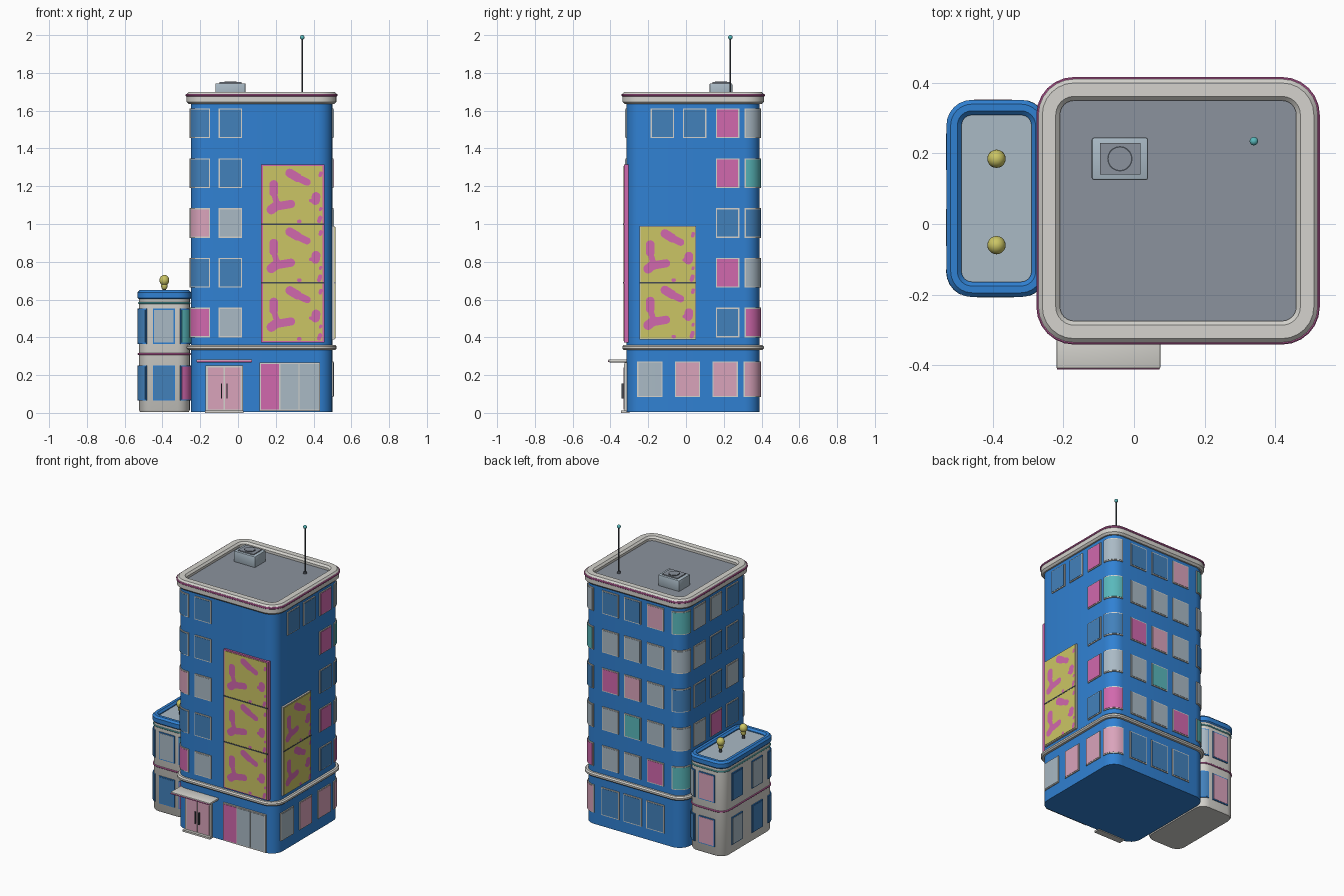
import bpy, bmesh, math
from mathutils import Matrix, Vector

if "Cube" in bpy.data.objects:
    bpy.data.objects.remove(bpy.data.objects["Cube"])


def mat(name, *c):
    m = bpy.data.materials.new(name)
    m.diffuse_color = (*c, 1)
    m.use_nodes = True
    m.node_tree.nodes["Principled BSDF"].inputs["Base Color"].default_value = m.diffuse_color
    return m


BLUE = mat("wall blue", .03, .22, .65)
WHITE = mat("off white", .66, .65, .61)
PINK = mat("hot pink", .64, .14, .42)
PALE = mat("pale pink", .70, .37, .50)
YELLOW = mat("yellow", .60, .56, .13)
TEAL = mat("teal", .10, .48, .50)
GLASS = mat("pale glass", .40, .49, .56)
ROOF = mat("roof grey", .26, .29, .34)
WBLUE = mat("window blue", .055, .22, .50)
DARK = mat("dark metal", .06, .07, .085)
KEY = {'b': WBLUE, 'g': GLASS, 'p': PINK, 'l': PALE, 't': TEAL}


def finish(bm, name, m, smooth=True, fix=True):
    if fix:
        bmesh.ops.recalc_face_normals(bm, faces=bm.faces)
    me = bpy.data.meshes.new(name)
    bm.to_mesh(me)
    bm.free()
    ob = bpy.data.objects.new(name, me)
    me.materials.append(m)
    bpy.context.collection.objects.link(ob)
    if smooth:
        bpy.context.view_layer.objects.active = ob
        ob.select_set(True)
        bpy.ops.object.shade_smooth_by_angle(angle=math.radians(35))
        ob.select_set(False)
    return ob


def box(name, m, x0, x1, y0, y1, z0, z1, bevel=0):
    bm = bmesh.new()
    bmesh.ops.create_cube(bm, size=1, matrix=Matrix.Translation(
        ((x0 + x1) / 2, (y0 + y1) / 2, (z0 + z1) / 2)) @ Matrix.Diagonal((x1 - x0, y1 - y0, z1 - z0, 1)))
    if bevel:
        bmesh.ops.bevel(bm, geom=bm.edges[:], offset=bevel, segments=2, affect='EDGES', profile=.5)
    return finish(bm, name, m, bool(bevel))


def rod(name, m, x, y, z0, z1, r0, r1=None):
    bm = bmesh.new()
    bmesh.ops.create_cone(bm, cap_ends=True, segments=20, radius1=r0, radius2=r0 if r1 is None else r1,
                          depth=z1 - z0, matrix=Matrix.Translation((x, y, (z0 + z1) / 2)))
    finish(bm, name, m)


def ball(name, m, x, y, z, r, rz):
    bm = bmesh.new()
    bmesh.ops.create_uvsphere(bm, u_segments=20, v_segments=12, radius=1,
                              matrix=Matrix.Translation((x, y, z)) @ Matrix.Diagonal((r, r, rz, 1)))
    finish(bm, name, m)


class Plan:
    """Rounded-rectangle footprint: stacked shells and plates that follow its wall."""

    def __init__(self, x0, x1, y0, y1, r, seg=6):
        self.pts = []           # (corner centre, normal), counter-clockwise from front left
        self.r = r
        for k, (cx, cy) in enumerate([(x0 + r, y0 + r), (x1 - r, y0 + r), (x1 - r, y1 - r), (x0 + r, y1 - r)]):
            for i in range(seg + 1):
                a = math.pi + (k + i / seg) * math.pi / 2
                self.pts.append((Vector((cx, cy)), Vector((math.cos(a), math.sin(a)))))
        p = self.loop(0)
        self.s = [0]
        for i in range(len(p)):
            self.s.append(self.s[-1] + (p[(i + 1) % len(p)] - p[i]).length)

    def loop(self, off):
        return [c + n * (self.r + off) for c, n in self.pts]

    def shell(self, name, m, profile, ring=False):
        bm = bmesh.new()
        loops = [[bm.verts.new((p.x, p.y, z)) for p in self.loop(o)] for o, z in profile]
        n = len(self.pts)
        for a in range(len(loops) - (0 if ring else 1)):
            A, B = loops[a], loops[(a + 1) % len(loops)]
            for i in range(n):
                bm.faces.new((A[i], A[(i + 1) % n], B[(i + 1) % n], B[i]))
        if not ring:
            bm.faces.new(loops[0][::-1])
            bm.faces.new(loops[-1])
        return finish(bm, name, m)

    def at(self, s):
        s %= self.s[-1]
        p, n = self.loop(0), len(self.pts)
        i = max(k for k in range(n) if self.s[k] <= s)
        t = (s - self.s[i]) / (self.s[i + 1] - self.s[i])
        return p[i].lerp(p[(i + 1) % n], t), self.pts[i][1].lerp(self.pts[(i + 1) % n][1], t).normalized()

    def plate(self, name, m, x, y, w, z0, z1, out):
        L = self.s[-1]
        c = min((i * L / 2000 for i in range(2000)), key=lambda s: (self.at(s)[0] - Vector((x, y))).length)
        a, b = c - w / 2, c + w / 2
        mids = [s + k * L for k in (-1, 0, 1) for s in self.s[:-1] if a + .001 < s + k * L < b - .001]
        fp = [self.at(s) for s in [a] + sorted(mids) + [b]]
        bm = bmesh.new()
        rows = [[bm.verts.new((*(p + n * o), z)) for p, n in fp]
                for o, z in ((-.003, z0), (out, z0), (out, z1), (-.003, z1))]
        for k in range(4):
            A, B = rows[k], rows[(k + 1) % 4]
            for i in range(len(fp) - 1):
                bm.faces.new((A[i], A[i + 1], B[i + 1], B[i]))
        for i in (0, -1):
            bm.faces.new([r[i] for r in rows])
        finish(bm, name, m)

    def window(self, name, key, x, y, w, z0, z1, frame=WHITE, f=.006):
        self.plate(name + "_frame", frame, x, y, w, z0, z1, .006)
        self.plate(name + "_pane", KEY[key], x, y, w - 2 * f, z0 + f, z1 - f, .008)


def band(o0, o1, z0, z1, b):
    """Closed ring profile with softened outer and inner top edges."""
    return [(o0, z0), (o1 - b, z0), (o1, z0 + b), (o1, z1 - b), (o1 - b, z1), (o0 + b, z1), (o0, z1 - b)]


# --- main tower
X0, X1, Y0, Y1 = -.25, .50, -.315, .39
tower = Plan(X0, X1, Y0, Y1, .08)
tower.shell("tower_walls", BLUE, [(0, 0.005), (0, 1.668)])
tower.shell("belt_course", WHITE, band(-.01, .022, .333, .36, .008), True)
tower.shell("parapet", WHITE, band(-.04, .022, 1.635, 1.70, .012), True)
tower.shell("parapet_stripe", PINK, band(0, .027, 1.676, 1.689, .003), True)
tower.shell("roof_deck", ROOF, [(-.03, 1.66), (-.03, 1.672)])

# --- tower windows: each column lists colours from top floor to bottom
columns = {
    "front": (-.04, Y0, "bbgbg"), "front_left": (-.208, -.305, "bblbp"),
    "right_back": (X1, .22, "ppbpb"), "right_mid": (X1, .045, "b"), "right_front": (X1, -.125, "b"),
    "back_right_corner": (.476, .366, "gtbgp"), "back_left_corner": (-.226, .366, "tgbgt"),
    "back_a": (.295, Y1, "bgpgg"), "back_b": (.125, Y1, "bgltg"), "back_c": (-.045, Y1, "lgggp"),
    "left_a": (X0, .215, "ggbgb"), "left_b": (X0, .04, "gbbpg"), "left_c": (X0, -.135, "bbgbg"),
}
for name, (x, y, keys) in columns.items():
    for i, k in enumerate(keys):
        z = 1.454 - i * .2635
        tower.window(f"window_{name}_{5 - i}", k, x, y, .124, z, z + .157)
# ground floor windows
for i, (x, y, k) in enumerate([(X1, -.19, 'g'), (X1, .008, 'l'), (X1, .207, 'l'), (.476, .366, 'l'),
                               (.295, Y1, 'b'), (.125, Y1, 'b'), (-.045, Y1, 'b')]):
    tower.window(f"ground_window_{i}", k, x, y, .134, .083, .272)

# --- entrance with double door, handles, step and canopy
box("door_frame", WHITE, -.172, .027, -.326, -.31, .01, .25)
for s in (-1, 1):
    c = -.0725 + s * .044
    box("door_leaf", PALE, c - .041, c + .041, -.330, -.31, .018, .24)
    box("door_handle", DARK, -.0725 + s * .014 - .003, -.0725 + s * .014 + .003, -.342, -.328, .075, .155)
box("door_step", WHITE, -.175, .03, -.345, -.30, 0, .012)
box("canopy", WHITE, -.22, .075, -.41, -.30, .268, .283, .004)
box("canopy_trim", PINK, -.218, .073, -.412, -.40, .270, .277)

# --- shop window
box("shop_frame", WHITE, .115, .435, -.325, -.30, .01, .267)
for x0, x1, m in ((.122, .218, PINK), (.224, .320, GLASS), (.326, .428, GLASS)):
    box("shop_pane", m, x0, x1, -.328, -.30, .018, .26)


# --- patterned panels: blobs are capsules in panel coordinates (u, v, u, v, radius)
BLOBS = [(.18, .68, .18, .54, .075), (.18, .54, .24, .32, .05), (.24, .32, .14, .24, .08), (.24, .30, .47, .34, .07),
         (.45, .88, .58, .80, .075), (.58, .80, .74, .72, .06), (.88, .40, .89, .47, .075), (.80, .40, .88, .40, .03),
         (.96, .84, .97, .88, .03), (.94, .04, .96, .10, .035), (.60, .035, .62, .035, .03), (.96, .24, .97, .26, .025)]


def panel_blobs(name, place, w, h):
    bm = bmesh.new()
    for u0, v0, u1, v1, r in BLOBS:
        a = math.atan2((v1 - v0) * h, (u1 - u0) * w)
        pts = []
        for c, (u, v) in enumerate(((u1, v1), (u0, v0))):
            for i in range(11):
                t = a - math.pi / 2 + math.pi * (c + i / 10)
                pts.append(place(min(w, max(0, u * w + r * .31 * math.cos(t))),
                                 min(h, max(0, v * h + r * .31 * math.sin(t)))))
        bm.faces.new([bm.verts.new(p) for p in pts])
    finish(bm, name, PINK, False, False)


box("front_board_frame", PINK, .122, .458, -.329, -.28, .373, 1.315)
for i in range(3):
    z = .381 + i * .311
    box("front_panel", YELLOW, .132, .448, -.332, -.29, z, z + .303)
    panel_blobs("front_panel_blobs", lambda u, v: (.132 + u, -.3335, z + v), .316, .303)
    if i:
        box("front_panel_joint", DARK, .125, .455, -.334, -.29, z - .008, z)
box("side_board_frame", WHITE, .47, .512, -.247, .053, .388, .99)
for i in range(2):
    z = .394 + i * .299
    box("side_panel", YELLOW, .47, .515, -.241, .047, z, z + .291)
    panel_blobs("side_panel_blobs", lambda u, v: (.5165, -.241 + u, z + v), .288, .291)
box("side_panel_joint", DARK, .47, .5165, -.245, .05, .685, .693)

# --- roof unit and antenna
box("roof_unit", GLASS, -.12, .04, .125, .245, 1.668, 1.745, .006)
box("roof_unit_grille", ROOF, -.097, .018, .14, .23, 1.74, 1.751)
rod("roof_unit_fan_rim", DARK, -.04, .185, 1.745, 1.753, .036)
rod("roof_unit_fan", ROOF, -.04, .185, 1.745, 1.755, .032)
rod("antenna_base", DARK, .34, .235, 1.67, 1.685, .012, .008)
rod("antenna_mast", DARK, .34, .235, 1.67, 1.985, .0045)
ball("antenna_tip", TEAL, .34, .235, 1.988, .012, .012)

# --- side annex
annex = Plan(-.525, -.255, -.2, .345, .065)
annex.shell("annex_walls", WHITE, [(-.006, .005), (0, .015), (0, .61)])
annex.shell("annex_stripe", PINK, band(-.01, .006, .306, .316, .003), True)
annex.shell("annex_upper_stripe", TEAL, band(-.01, .004, .576, .586, .003), True)
annex.shell("annex_cornice", BLUE, band(-.036, .007, .597, .65, .012), True)
annex.shell("annex_deck", GLASS, [(-.03, .60), (-.03, .632)])
for name, x, y, w, keys in (("front", -.393, -.2, .116, "gb"), ("front_left", -.518, -.168, .09, "bb"),
                            ("front_right", -.268, -.175, .09, "tp"), ("left_front", -.525, -.01, .116, "gb"),
                            ("left_back", -.525, .205, .116, "bg"), ("back", -.40, .345, .12, "ll"),
                            ("back_right", -.275, .328, .08, "gb")):
    for k, z in zip(keys, (.366, .066)):
        annex.window(f"annex_window_{name}", k, x, y, w, z, z + .186, BLUE)

# --- yellow finials on the annex
for y in (.185, -.06):
    rod("finial_stem", DARK, -.39, y, .63, .675, .009)
    ball("finial_neck", YELLOW, -.39, y, .672, .017, .022)
    ball("finial_ball", YELLOW, -.39, y, .702, .026, .028)
